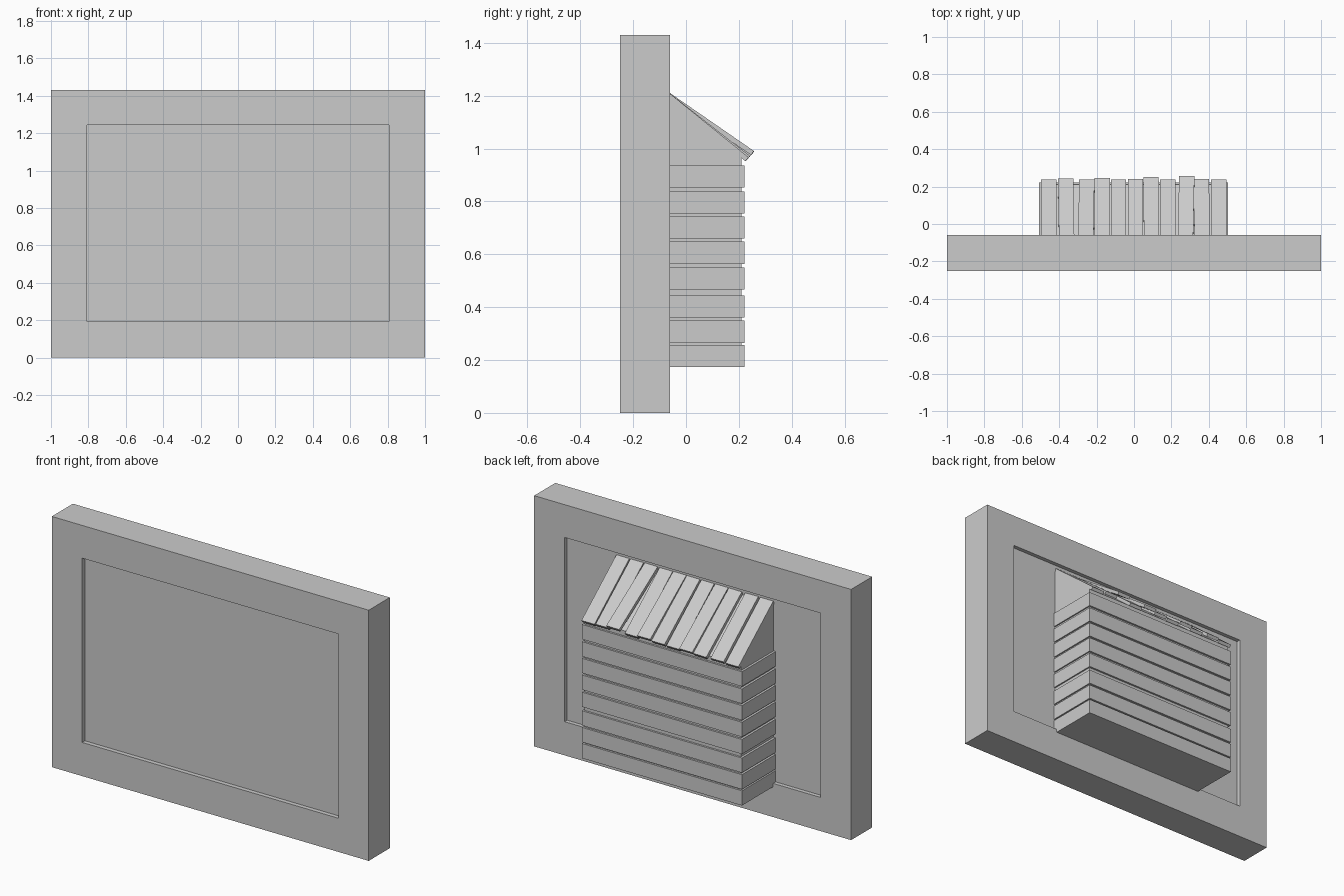
import bpy, bmesh, math
from mathutils import Matrix, Vector

if "Cube" in bpy.data.objects:
    bpy.data.objects.remove(bpy.data.objects["Cube"])


def finish(name, bm):
    bmesh.ops.recalc_face_normals(bm, faces=bm.faces)
    mesh = bpy.data.meshes.new(name)
    bm.to_mesh(mesh)
    bm.free()
    ob = bpy.data.objects.new(name, mesh)
    bpy.context.collection.objects.link(ob)
    return ob


def box(name, lo, hi):
    lo, hi = Vector(lo), Vector(hi)
    bm = bmesh.new()
    bmesh.ops.create_cube(bm, size=1)
    bmesh.ops.transform(bm, verts=bm.verts, matrix=Matrix.Translation((lo + hi) / 2)
                        @ Matrix.Diagonal((*(hi - lo), 1)))
    return finish(name, bm)


# Frame: a rectangular ring with a stepless opening
bm = bmesh.new()
outer = [(-1, 0), (1, 0), (1, 1.43), (-1, 1.43)]
inner = [(-.808, .192), (.808, .192), (.808, 1.243), (-.808, 1.243)]
loops = [[bm.verts.new((x, y, z)) for x, z in ring]
         for ring, y in ((outer, -.25), (inner, -.25), (inner, -.06), (outer, -.06))]
for k in range(4):
    a, b = loops[k], loops[(k + 1) % 4]
    for i in range(4):
        j = (i + 1) % 4
        bm.faces.new((a[i], a[j], b[j], b[i]))
finish("frame", bm)

# Screen panel, recessed on both sides
box("screen", (-.808, -.225, .192), (.808, -.083, 1.243))

# Rear housing with sloped top
bm = bmesh.new()
profile = [(-.085, .18), (.21, .18), (.21, .965), (-.085, 1.205)]
face = bm.faces.new([bm.verts.new((-.495, y, z)) for y, z in profile])
ext = bmesh.ops.extrude_face_region(bm, geom=[face])
bmesh.ops.translate(bm, vec=(.99, 0, 0),
                    verts=[v for v in ext["geom"] if isinstance(v, bmesh.types.BMVert)])
finish("rear_housing", bm)

# Horizontal slats wrapped round the housing
for i, z in enumerate((.173, .265, .360, .466, .564, .659, .754, .852)):
    box(f"side_slat_{i + 1}", (-.508, -.085, z), (.503, .221, z + .084))

# Sloping slats on top: centre x, rear end y, sideways twist in degrees
top_slats = [(-.455, .229, 0), (-.360, .235, .8), (-.257, .230, -.6), (-.170, .238, 0),
             (-.083, .229, 0), (.008, .234, 0), (.094, .244, .4), (.180, .229, 0),
             (.275, .250, -1), (.364, .234, .5), (.453, .229, 0)]
for i, (x, end, twist) in enumerate(top_slats):
    lift = (end - .229) / .021
    pitch = math.atan(.81 - .12 * lift)
    length = .405 + .004 * lift
    ob = box(f"top_slat_{i + 1}", (-.041, 0, 0), (.041, length, .019))
    ob.matrix_world = (Matrix.Translation((x, -.09, 1.207))
                       @ Matrix.Rotation(-pitch, 4, 'X')
                       @ Matrix.Rotation(math.radians(twist), 4, 'Z'))
